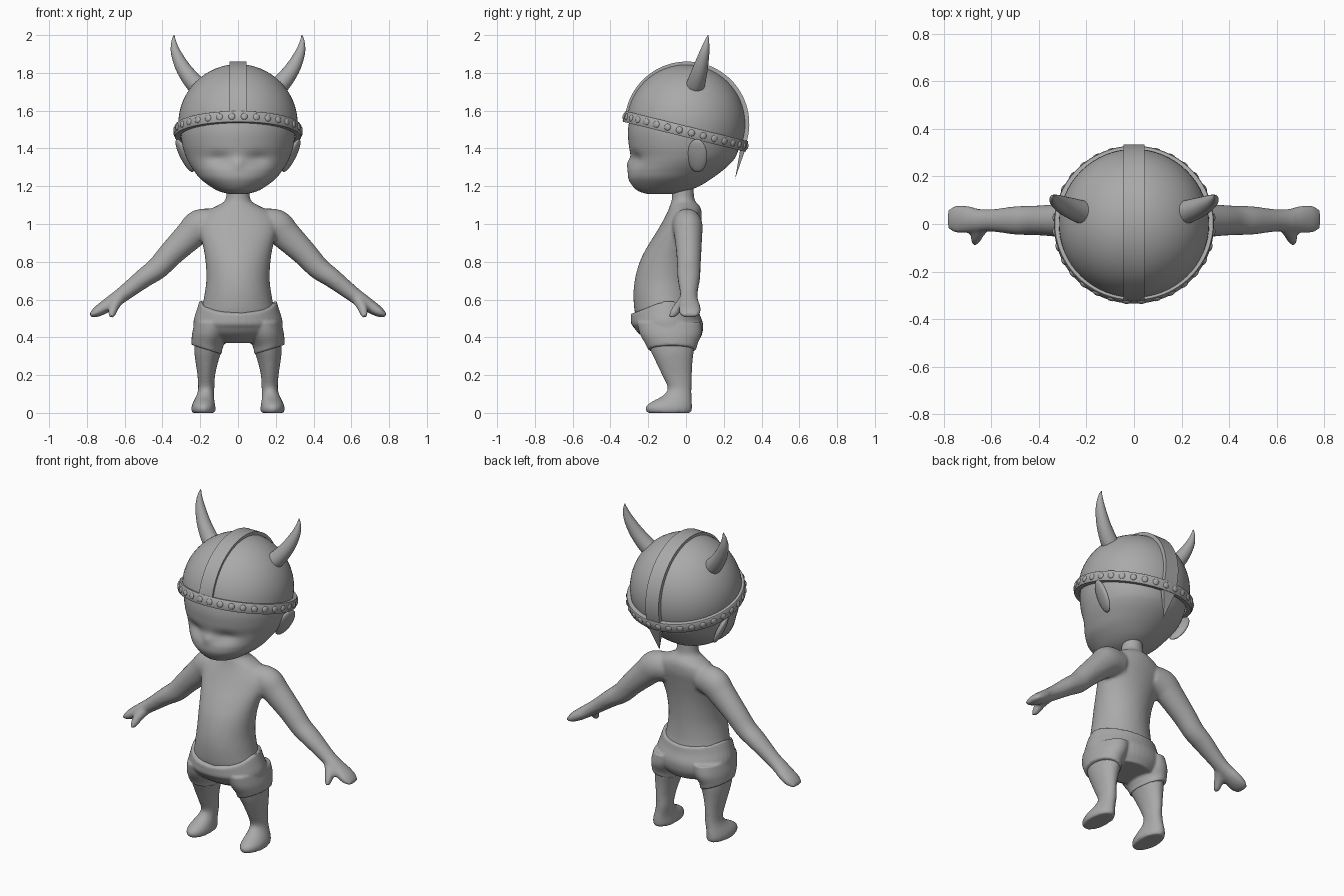
import bpy, bmesh, math
from mathutils import Vector, Matrix

if "Cube" in bpy.data.objects:
    bpy.data.objects.remove(bpy.data.objects["Cube"])

grey = bpy.data.materials.new("plain_grey")
grey.diffuse_color = (0.4, 0.4, 0.4, 1)
grey.use_nodes = True
grey.node_tree.nodes["Principled BSDF"].inputs["Base Color"].default_value = grey.diffuse_color


def finish(name, bm):
    bmesh.ops.recalc_face_normals(bm, faces=bm.faces)
    me = bpy.data.meshes.new(name)
    bm.to_mesh(me)
    bm.free()
    me.materials.append(grey)
    ob = bpy.data.objects.new(name, me)
    bpy.context.collection.objects.link(ob)
    return ob


def spline(rows, steps):
    """Catmull-Rom interpolation through rows of numbers."""
    out = []
    n = len(rows)
    for i in range(n - 1):
        p0, p1, p2, p3 = (rows[max(0, min(n - 1, i + k))] for k in (-1, 0, 1, 2))
        for s in range(steps):
            t = s / steps
            out.append([0.5 * (2 * b + (c - a) * t + (2 * a - 5 * b + 4 * c - d) * t * t
                               + (3 * b - a - 3 * c + d) * t ** 3)
                        for a, b, c, d in zip(p0, p1, p2, p3)])
    out.append(list(rows[-1]))
    return out


def loft(bm, rows, side=1, flat=False, steps=4, seg=40):
    """Skin of ellipses; a row is x, y, z, radius across, radius along y."""
    rows = spline(rows, steps)
    pts = [Vector(r[:3]) for r in rows]
    rings = []
    for i, r in enumerate(rows):
        t = Vector((0, 0, 1)) if flat else (pts[min(i + 1, len(pts) - 1)] - pts[max(i - 1, 0)]).normalized()
        v = Vector((0, 1, 0))
        v = (v - t * v.dot(t)).normalized()
        u = v.cross(t)
        ring = []
        for k in range(seg):
            a = 2 * math.pi * k / seg
            p = pts[i] + u * (math.cos(a) * r[3]) + v * (math.sin(a) * r[4])
            ring.append(bm.verts.new((p.x * side, p.y, p.z)))
        rings.append(ring)
    for a, b in zip(rings, rings[1:]):
        for k in range(seg):
            j = (k + 1) % seg
            bm.faces.new((a[k], a[j], b[j], b[k]))
    bm.faces.new(rings[0])
    bm.faces.new(rings[-1])
    return [v for ring in rings for v in ring]


def slices(table):
    """Rows of z, front y, back y, half width, optional centre x."""
    return [((r[4] if len(r) > 4 else 0), (r[1] + r[2]) / 2, r[0], r[3], (r[2] - r[1]) / 2) for r in table]


def fuse(ob, voxel, smooth):
    m = ob.modifiers.new("fuse", 'REMESH')
    m.mode = 'VOXEL'
    m.voxel_size = voxel
    m.use_smooth_shade = True
    s = ob.modifiers.new("soften", 'SMOOTH')
    s.factor = 0.5
    s.iterations = smooth


def mirror(ob):
    ob.modifiers.new("mirror", 'MIRROR')


# Body: torso, arms, thumbs and legs fused into one skin
bm = bmesh.new()
loft(bm, slices([
    (.40, -.20, .05, .16), (.50, -.262, .06, .20), (.60, -.278, .045, .182), (.70, -.272, .04, .168),
    (.80, -.245, .045, .172), (.88, -.205, .055, .185), (.96, -.155, .07, .205), (1.02, -.12, .082, .205),
    (1.07, -.095, .082, .16), (1.10, -.085, .07, .105), (1.13, -.075, .045, .066), (1.22, -.075, .04, .06)]),
    flat=True)
for s in (1, -1):
    loft(bm, [(.12, .0, 1.0, .08, .075), (.20, .008, .988, .09, .08), (.255, .012, .94, .08, .074),
              (.355, .015, .842, .067, .066), (.425, .015, .767, .06, .062), (.497, .015, .715, .052, .06),
              (.60, .015, .635, .042, .047), (.66, .015, .592, .038, .05), (.71, .02, .558, .034, .058),
              (.75, .02, .533, .027, .058), (.782, .02, .514, .012, .04)], s)
    loft(bm, [(.625, .005, .61, .03, .03), (.655, -.035, .565, .028, .028),
              (.667, -.068, .525, .021, .021), (.669, -.085, .504, .009, .009)], s)
    loft(bm, slices([
        (0, -.204, .026, .061, .182), (.012, -.213, .031, .064, .183), (.035, -.212, .032, .063, .183),
        (.06, -.18, .031, .056, .18), (.09, -.125, .03, .047, .174), (.13, -.097, .03, .043, .168),
        (.20, -.127, .031, .047, .168), (.27, -.16, .035, .06, .165), (.33, -.188, .042, .073, .158),
        (.42, -.22, .05, .085, .14), (.50, -.20, .04, .08, .11)]), s, flat=True)
fuse(finish("body", bm), 0.01, 6)

# Shorts: pelvis with a dipping waistline and legs with slanted hems
bm = bmesh.new()
for v in loft(bm, slices([
        (.37, -.17, .06, .15), (.42, -.25, .086, .225), (.48, -.287, .09, .236),
        (.55, -.292, .072, .218), (.60, -.292, .064, .203)]), flat=True, steps=6):
    w = max(0, (v.co.z - .45) / .15)
    y = v.co.y + .1
    v.co.z -= w * (.075 * min(1, -y / .18) if y < 0 else .035 * y / .16)
for s in (1, -1):
    for v in loft(bm, slices([
            (.34, -.20, .054, .08, .166), (.37, -.215, .062, .083, .163),
            (.42, -.245, .082, .098, .145), (.48, -.26, .08, .10, .13)]), s, flat=True, steps=6):
        w = max(0, min(1, (.42 - v.co.z) / .08))
        v.co.z += w * (.02 - .05 * (.246 - abs(v.co.x)) / .16)
fuse(finish("shorts", bm), 0.007, 2)

# Head with eye hollows and a small nose
bm = bmesh.new()
for v in loft(bm, slices([
        (1.158, -.20, -.07, .04), (1.173, -.25, .0, .10), (1.20, -.282, .07, .148), (1.24, -.305, .135, .20),
        (1.28, -.307, .19, .232), (1.32, -.298, .235, .258), (1.36, -.294, .265, .277),
        (1.42, -.303, .285, .295), (1.50, -.307, .30, .302), (1.60, -.285, .285, .285),
        (1.70, -.235, .235, .235), (1.78, -.14, .14, .14)]), flat=True, steps=6, seg=80):
    x, y, z = v.co
    if y < 0:
        hollow = math.exp(-((abs(x) - .105) / .06) ** 2 - ((z - 1.345) / .035) ** 2)
        nose = math.exp(-(x / .028) ** 2 - ((z - 1.32) / .028) ** 2)
        v.co.y += .02 * hollow - .014 * nose
finish("head", bm)

# Ears
bm = bmesh.new()
turn = (Matrix.Rotation(math.radians(-20), 4, 'Z') @ Matrix.Rotation(math.radians(25), 4, 'Y')
        @ Matrix.Rotation(math.radians(-10), 4, 'X'))
bmesh.ops.create_uvsphere(bm, u_segments=24, v_segments=16, radius=1,
                          matrix=Matrix.Translation((.282, .06, 1.362)) @ turn @ Matrix.Diagonal((.02, .055, .097, 1)))
mirror(finish("ears", bm))

# Helmet dome cut along the tilted rim plane
tilt = Matrix.Translation((0, -.003, 1.49)) @ Matrix.Rotation(math.radians(-13.8), 4, 'X')
up = tilt.to_3x3() @ Vector((0, 0, 1))
bm = bmesh.new()
bmesh.ops.create_uvsphere(bm, u_segments=64, v_segments=32, radius=.316, matrix=Matrix.Translation((0, 0, 1.53)))
bmesh.ops.bisect_plane(bm, geom=bm.verts[:] + bm.edges[:] + bm.faces[:],
                       plane_co=tilt.translation, plane_no=up, clear_inner=True)
finish("helmet_dome", bm)

# Rim band
bm = bmesh.new()
profile = [(.306, -.029), (.333, -.029), (.336, -.025), (.336, .025), (.333, .029), (.306, .029)]
N = 96
rings = [[bm.verts.new(tilt @ Vector((r * math.cos(2 * math.pi * k / N), r * math.sin(2 * math.pi * k / N), h)))
          for r, h in profile] for k in range(N)]
for k in range(N):
    a, b = rings[k], rings[(k + 1) % N]
    for i in range(len(profile)):
        j = (i + 1) % len(profile)
        bm.faces.new((a[i], a[j], b[j], b[i]))
finish("helmet_rim", bm)

# Rivets around the rim
bm = bmesh.new()
for k in range(32):
    place = (tilt @ Matrix.Rotation(2 * math.pi * (k + .5) / 32, 4, 'Z')
             @ Matrix.Translation((.336, 0, 0)) @ Matrix.Diagonal((.008, .018, .018, 1)))
    bmesh.ops.create_uvsphere(bm, u_segments=14, v_segments=8, radius=1, matrix=place)
finish("rim_rivets", bm)

# Strap over the dome from front to back
bm = bmesh.new()
prev = None
for k in range(49):
    a = math.radians(9 + 188 * k / 48)
    ring = [bm.verts.new((x, .005 - r * math.cos(a), 1.53 + r * math.sin(a)))
            for x, r in ((-.045, .305), (.045, .305), (.045, .33), (-.045, .33))]
    if prev:
        for i in range(4):
            j = (i + 1) % 4
            bm.faces.new((prev[i], prev[j], ring[j], ring[i]))
    else:
        bm.faces.new(ring)
    prev = ring
bm.faces.new(prev)
finish("helmet_strap", bm)

# Pointed neck guard below the rear rim
bm = bmesh.new()
top = [bm.verts.new(p) for p in ((-.045, .288, 1.40), (.045, .288, 1.40), (.045, .316, 1.40), (-.045, .316, 1.40))]
tip = bm.verts.new((0, .26, 1.24))
bm.faces.new(top)
for i in range(4):
    bm.faces.new((top[i], top[(i + 1) % 4], tip))
finish("neck_guard", bm)

# Curved horns
bm = bmesh.new()
loft(bm, [(.18, .04, 1.71, .05, .05), (.225, .052, 1.74, .049, .049), (.287, .075, 1.82, .04, .04),
          (.328, .097, 1.905, .027, .027), (.34, .11, 1.965, .013, .013), (.338, .117, 2.0, .002, .002)], seg=24)
mirror(finish("horns", bm))

bpy.ops.object.select_all(action='SELECT')
bpy.context.view_layer.objects.active = bpy.data.objects["head"]
bpy.ops.object.shade_smooth_by_angle(angle=math.radians(40))
